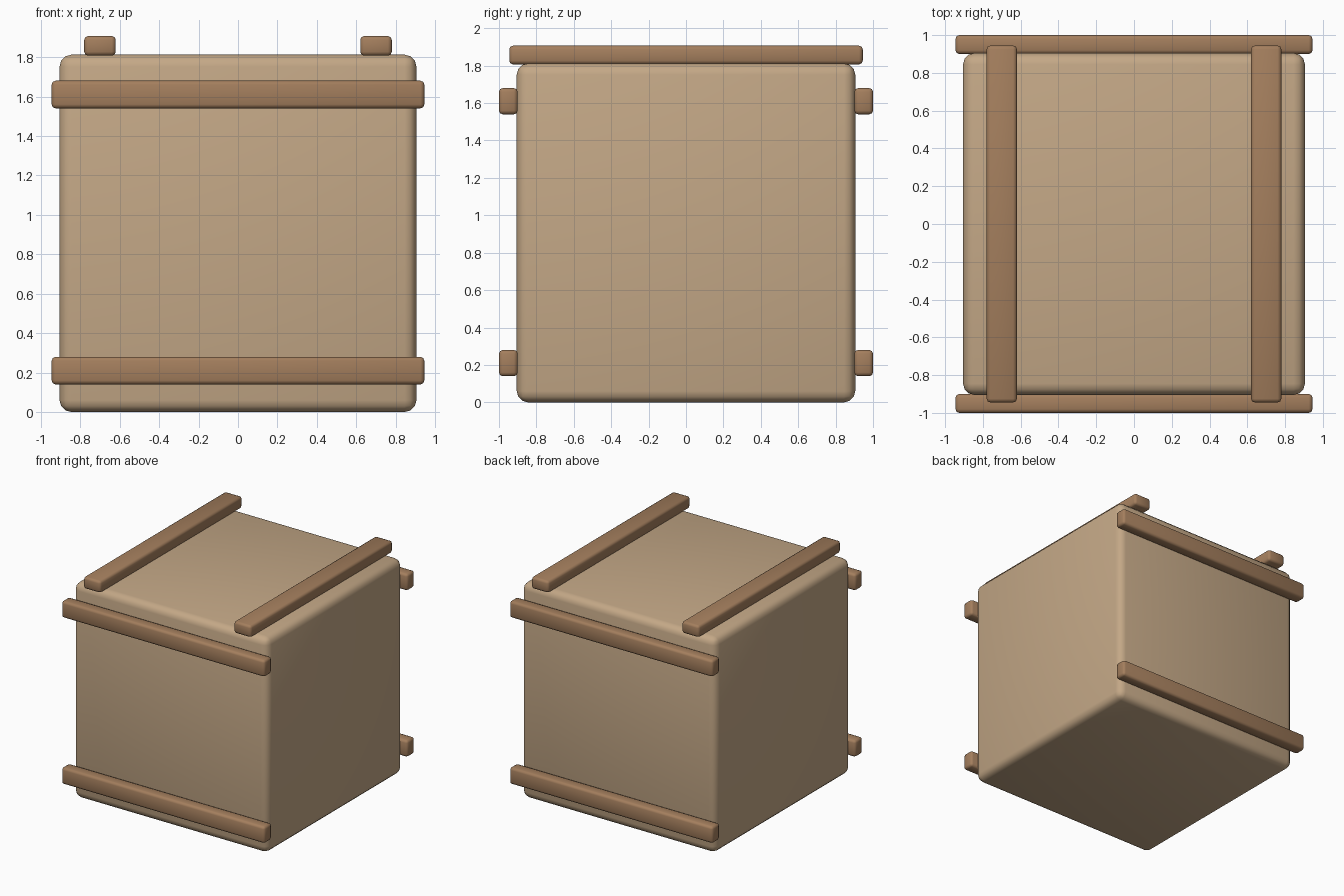
import bpy
import math

if "Cube" in bpy.data.objects:
    bpy.data.objects.remove(bpy.data.objects["Cube"])


def material(name, color):
    mat = bpy.data.materials.new(name)
    mat.diffuse_color = (*color, 1)
    mat.use_nodes = True
    mat.node_tree.nodes["Principled BSDF"].inputs["Base Color"].default_value = mat.diffuse_color
    return mat


def box(name, center, size, bevel, segments, mat):
    bpy.ops.mesh.primitive_cube_add(size=1, location=center)
    ob = bpy.context.object
    ob.name = name
    ob.scale = size
    bpy.ops.object.transform_apply(location=False, rotation=False, scale=True)
    mod = ob.modifiers.new("rounded_edges", 'BEVEL')
    mod.width = bevel
    mod.segments = segments
    bpy.ops.object.modifier_apply(modifier=mod.name)
    bpy.ops.object.shade_smooth_by_angle(angle=math.radians(50))
    ob.data.materials.append(mat)
    return ob


cardboard = material("crate_tan", (0.55, 0.39, 0.24))
wood = material("slat_brown", (0.37, 0.21, 0.11))

# Crate body
box("crate_body", (0, 0, 0.906), (1.81, 1.81, 1.812), 0.06, 3, cardboard)

# Horizontal slats on the front and back
for side, y in (("front", -0.95), ("back", 0.95)):
    for level, z in (("lower", 0.21), ("upper", 1.61)):
        box(f"{side}_{level}_slat", (0, y, z), (1.89, 0.1, 0.14), 0.02, 2, wood)

# Slats running front to back across the top
for side, x in (("left", -0.70), ("right", 0.70)):
    box(f"top_{side}_slat", (x, 0, 1.857), (0.16, 1.89, 0.1), 0.02, 2, wood)
